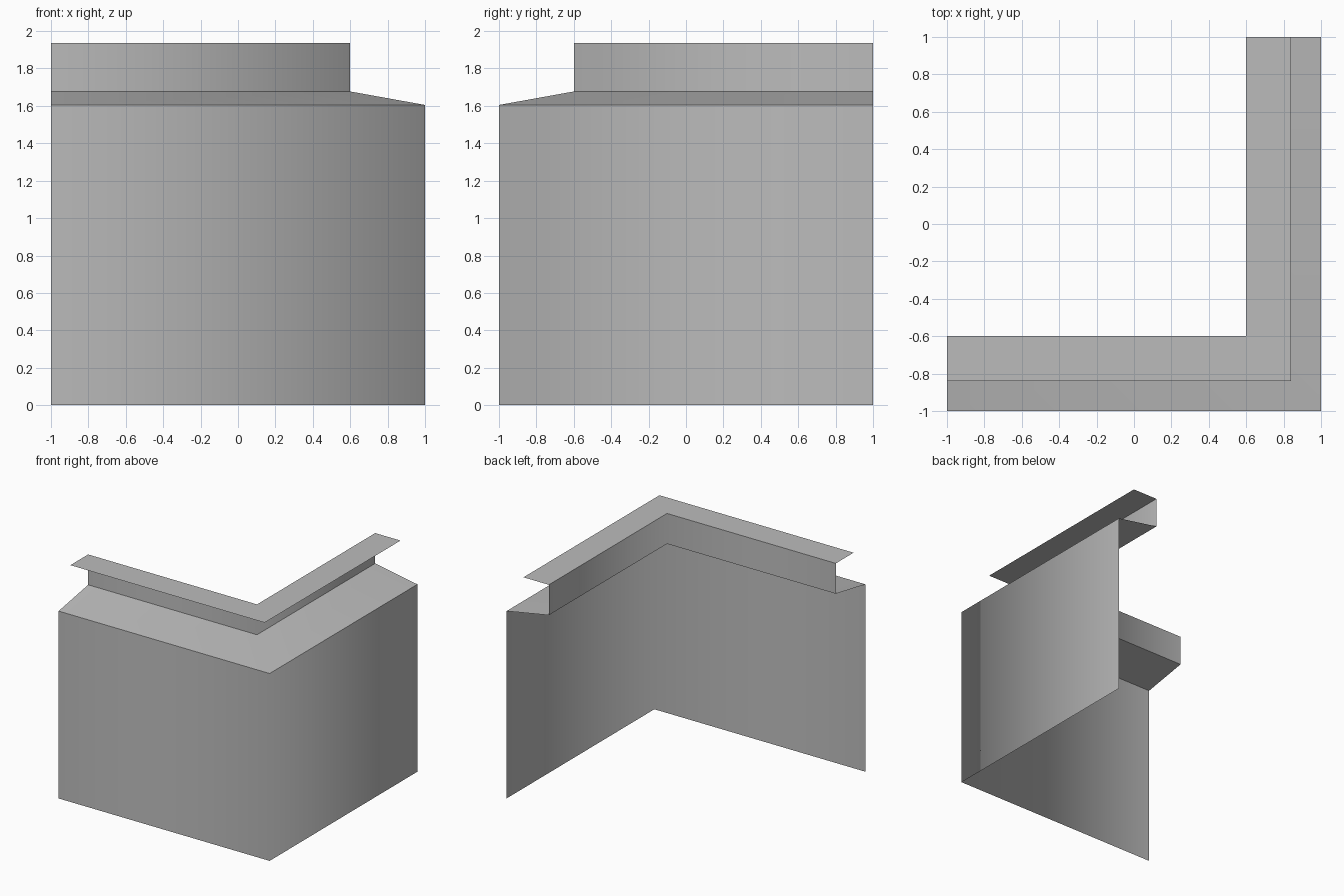
import bpy
import bmesh

if "Cube" in bpy.data.objects:
    bpy.data.objects.remove(bpy.data.objects["Cube"])

# Single plain grey finish
grey = bpy.data.materials.new("plain_grey")
grey.use_nodes = True
colour = (0.5, 0.5, 0.5, 1)
grey.diffuse_color = colour
grey.node_tree.nodes["Principled BSDF"].inputs["Base Color"].default_value = colour


def corner_path(bm, offset, z):
    """L-shaped line of vertices running along the front and round to the left side."""
    return [bm.verts.new((x, y, z))
            for x, y in ((-1, -offset), (offset, -offset), (offset, 1))]


def corner_band(name, start, end):
    """Thin sheet between two L-shaped lines, each given as (offset, height)."""
    bm = bmesh.new()
    a, b = corner_path(bm, *start), corner_path(bm, *end)
    for i in range(2):
        face = bm.faces.new((a[i], a[i + 1], b[i + 1], b[i]))
        face.smooth = True
    mesh = bpy.data.meshes.new(name)
    bm.to_mesh(mesh)
    bm.free()
    mesh.materials.append(grey)
    obj = bpy.data.objects.new(name, mesh)
    bpy.context.collection.objects.link(obj)
    return obj


# Bands stay separate so that the folds between them are crisp
wall_top = (1, 1.605)
slope_top = (0.6, 1.677)
riser_top = (0.6, 1.937)
flange_edge = (0.84, 1.937)

corner_band("outer_wall", (1, 0), wall_top)
corner_band("sloped_ledge", wall_top, slope_top)
corner_band("upper_riser", slope_top, riser_top)
corner_band("top_flange", flange_edge, riser_top)
